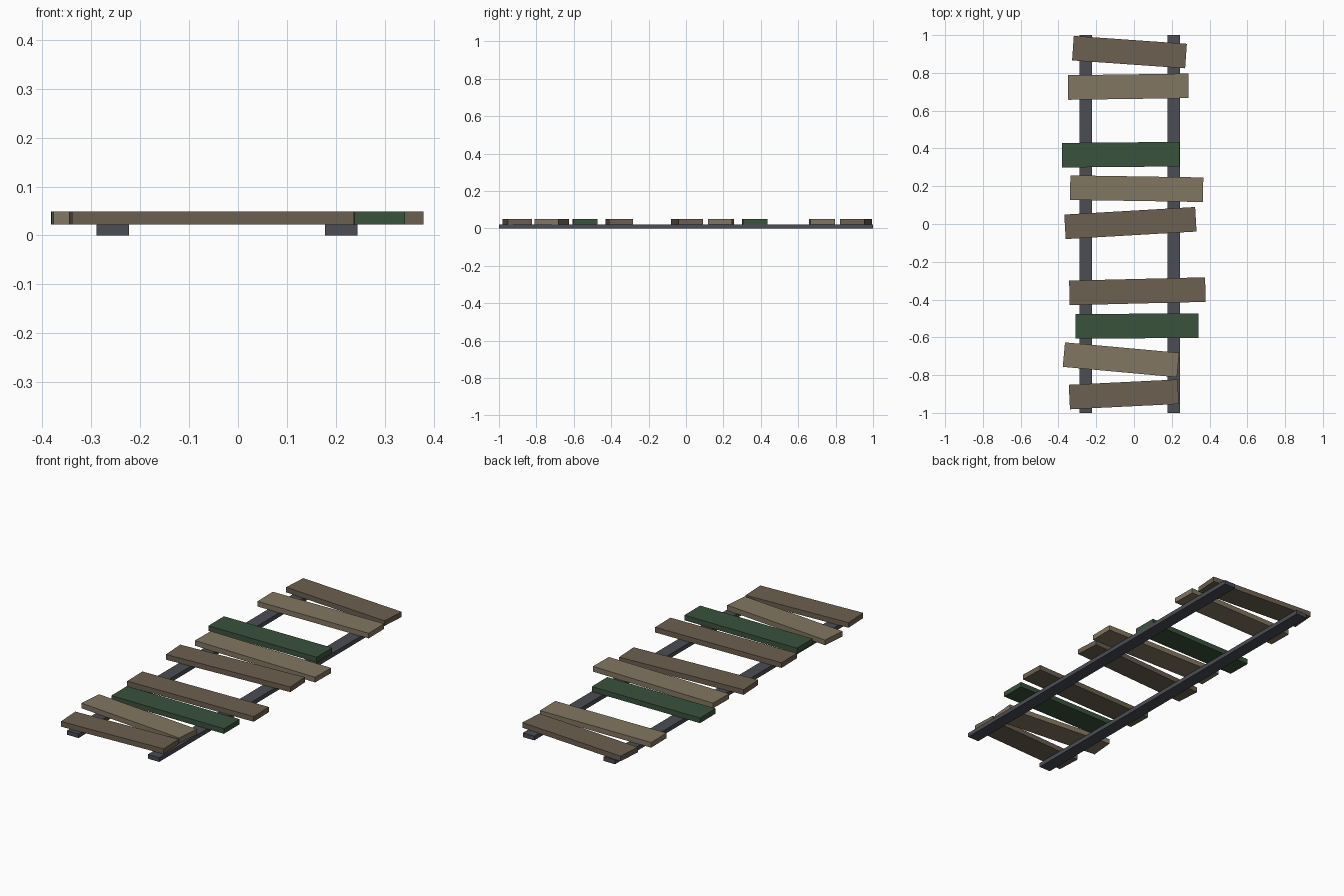
import bpy, bmesh
from math import radians
from mathutils import Matrix

if "Cube" in bpy.data.objects:
    bpy.data.objects.remove(bpy.data.objects["Cube"])


def material(name, rgb):
    m = bpy.data.materials.new(name)
    m.diffuse_color = (*rgb, 1)
    m.use_nodes = True
    m.node_tree.nodes["Principled BSDF"].inputs["Base Color"].default_value = m.diffuse_color
    return m


DARK = material("dark_wood", (0.15, 0.115, 0.08))
LIGHT = material("light_wood", (0.225, 0.18, 0.12))
GREEN = material("green_paint", (0.042, 0.085, 0.045))
STEEL = material("dark_rail", (0.07, 0.074, 0.09))


def box(name, size, loc, mat, angle=0):
    bm = bmesh.new()
    bmesh.ops.create_cube(bm, size=1, matrix=Matrix.Diagonal((*size, 1)))
    mesh = bpy.data.meshes.new(name)
    bm.to_mesh(mesh)
    bm.free()
    mesh.materials.append(mat)
    ob = bpy.data.objects.new(name, mesh)
    ob.location = loc
    ob.rotation_euler.z = radians(angle)
    bpy.context.collection.objects.link(ob)
    return ob


RAIL_H, PLANK_H, PLANK_W = 0.022, 0.027, 0.13

# Two long rails
for side, x in (("left", -0.256), ("right", 0.211)):
    box(f"{side}_rail", (0.066, 2.0, RAIL_H), (x, 0, RAIL_H / 2), STEEL)

# Crooked planks: centre x, centre y, length, angle, material
planks = [
    (-0.024, 0.910, 0.600, -4.0, DARK),
    (-0.030, 0.727, 0.638, 0.8, LIGHT),
    (-0.070, 0.367, 0.623, 0.5, GREEN),
    (0.014, 0.187, 0.704, -0.9, LIGHT),
    (-0.019, 0.005, 0.694, 3.3, DARK),
    (0.018, -0.356, 0.720, 1.4, DARK),
    (0.016, -0.540, 0.650, 0.2, GREEN),
    (-0.069, -0.719, 0.607, -5.2, LIGHT),
    (-0.054, -0.902, 0.577, 2.8, DARK),
]
for i, (x, y, length, angle, mat) in enumerate(planks, 1):
    box(f"plank_{i}", (length, PLANK_W, PLANK_H),
        (x, y, RAIL_H + PLANK_H / 2), mat, angle)
